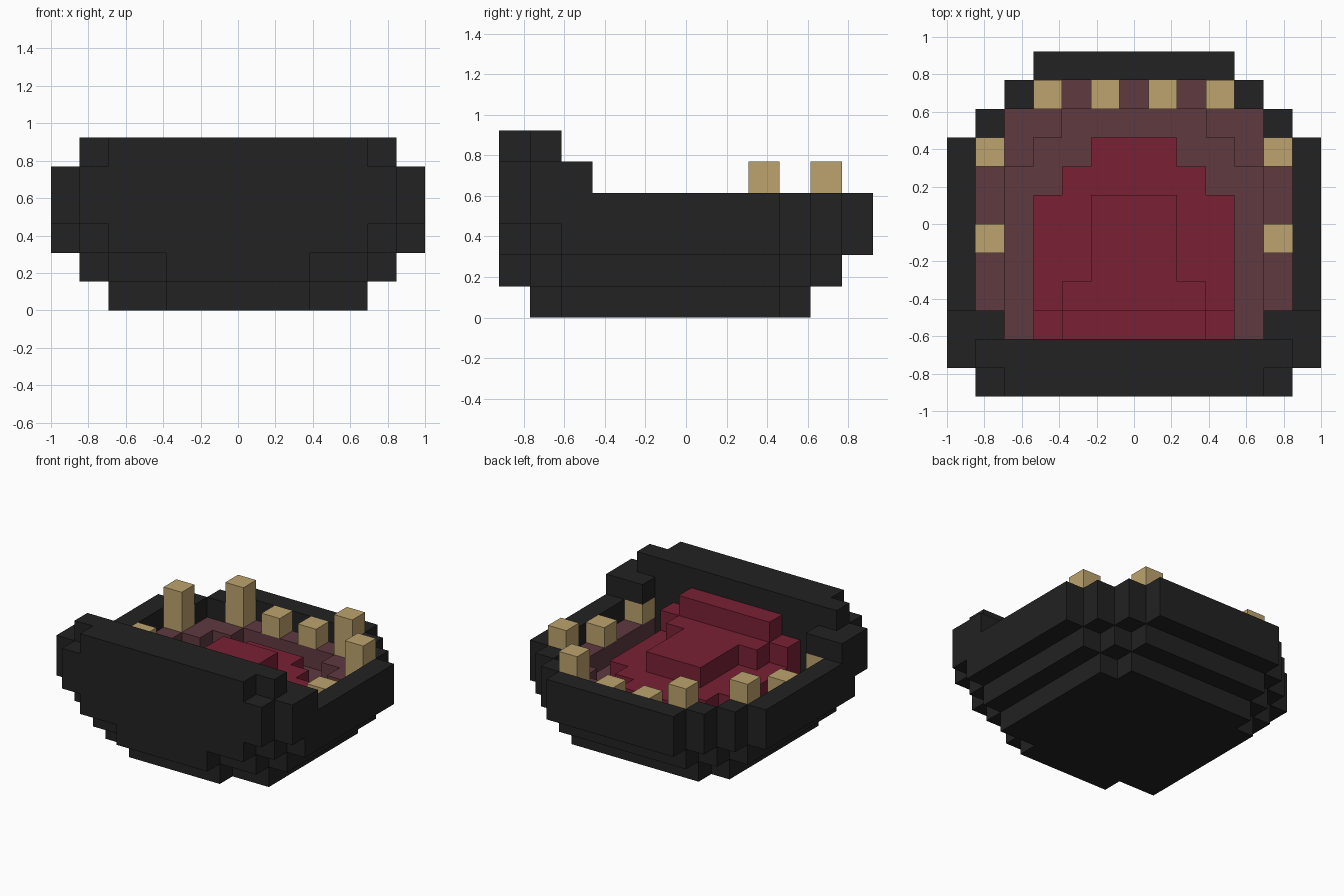
import bpy, bmesh
from mathutils import Vector

default = bpy.data.objects.get("Cube")
if default:
    bpy.data.objects.remove(default, do_unlink=True)

CELL = 2 / 13          # block size; the grid is 13 wide, 12 deep, 6 high
cells = {}             # (column from the middle, row, layer) -> part name


def fill(part, layers, rows, outer, inner=0):
    """Fill mirrored blocks whose distance from the middle is inner..outer."""
    for z in layers:
        for y in rows:
            for d in range(inner, outer + 1):
                for x in (d, -d):
                    if part:
                        cells[x, y, z] = part
                    else:
                        cells.pop((x, y, z), None)


def make_material(name, colour):
    mat = bpy.data.materials.new(name)
    mat.use_nodes = True
    mat.diffuse_color = (*colour, 1)
    bsdf = mat.node_tree.nodes["Principled BSDF"]
    bsdf.inputs["Base Color"].default_value = (*colour, 1)
    bsdf.inputs["Roughness"].default_value = 0.9
    return mat


def build(part, mat):
    """Make one mesh from the exposed sides of a part's blocks."""
    bm = bmesh.new()
    for cell, owner in cells.items():
        if owner != part:
            continue
        centre = Vector((cell[0], cell[1] - 5.5, cell[2] + 0.5))
        for axis in range(3):
            for sign in (-1, 1):
                n = Vector((0, 0, 0))
                n[axis] = sign
                if tuple(int(c + k) for c, k in zip(cell, n)) in cells:
                    continue
                u = Vector((n.y, n.z, n.x))
                v = n.cross(u)
                corners = [centre + (n + a * u + b * v) / 2
                           for a, b in ((-1, -1), (1, -1), (1, 1), (-1, 1))]
                bm.faces.new([bm.verts.new(c * CELL) for c in corners])
    bmesh.ops.remove_doubles(bm, verts=bm.verts, dist=0.001)
    bmesh.ops.dissolve_limit(bm, angle_limit=0.01, verts=bm.verts, edges=bm.edges)
    mesh = bpy.data.meshes.new(part)
    bm.to_mesh(mesh)
    bm.free()
    mesh.materials.append(mat)
    bpy.context.collection.objects.link(bpy.data.objects.new(part, mesh))


SIDE = range(2, 9)     # rows with full-width walls

# Stepped outer hull: half width of the front rows, sides and back rows per layer
hull_plan = [
    ((None, 2), 4, (3,)),
    ((2, 4), 5, (4, 3)),
    ((4, 5), 6, (5, 4, 3)),
    ((5, 6), 6, (5, 4, 3)),
]
for z, (front, side, back) in enumerate(hull_plan):
    for y, half in enumerate(front):
        if half is not None:
            fill("jaw_hull", [z], [y], half)
    fill("jaw_hull", [z], SIDE, side)
    for y, half in enumerate(back, 9):
        fill("jaw_hull", [z], [y], half)

# Hollow out the mouth
for rows, half in ((SIDE, 5), ([9], 4), ([10], 3)):
    fill(None, (2, 3), rows, half)

# Raised front wall and its corner posts
fill("jaw_hull", [4], [0], 5)
fill("jaw_hull", [4], [1], 6)
fill("jaw_hull", [5], [0], 4)
fill("jaw_hull", [5], [1], 5)
fill("jaw_hull", [4], [2], 6, 5)

# Gum floor and raised gum rim
fill("gums", [1], SIDE, 4)
fill("gums", [1], [9], 2)
fill("gums", [2], SIDE, 5, 5)
fill("gums", [2], [8], 4, 4)
fill("gums", [2], [9], 4, 3)
fill("gums", [2], [10], 3)

# Tongue, rising toward the front wall
fill("tongue", [2], range(2, 7), 3)
fill("tongue", [2], [7], 2)
fill("tongue", [2], [8], 1)
fill("tongue", [3], range(2, 7), 1)
fill("tongue", [3], [3], 2)
fill("tongue", [3], [2], 3)
fill("tongue", [4], [2], 2)

# Short teeth, then tall teeth
fill("teeth", [3], (2, 5), 5, 5)
fill("teeth", [3], [10], 1, 1)
fill("teeth", (3, 4), [8], 5, 5)
fill("teeth", (3, 4), [10], 3, 3)

build("jaw_hull", make_material("charcoal", (0.016, 0.016, 0.016)))
build("gums", make_material("mauve", (0.115, 0.042, 0.051)))
build("tongue", make_material("crimson", (0.195, 0.015, 0.036)))
build("teeth", make_material("ivory_tan", (0.515, 0.371, 0.156)))
